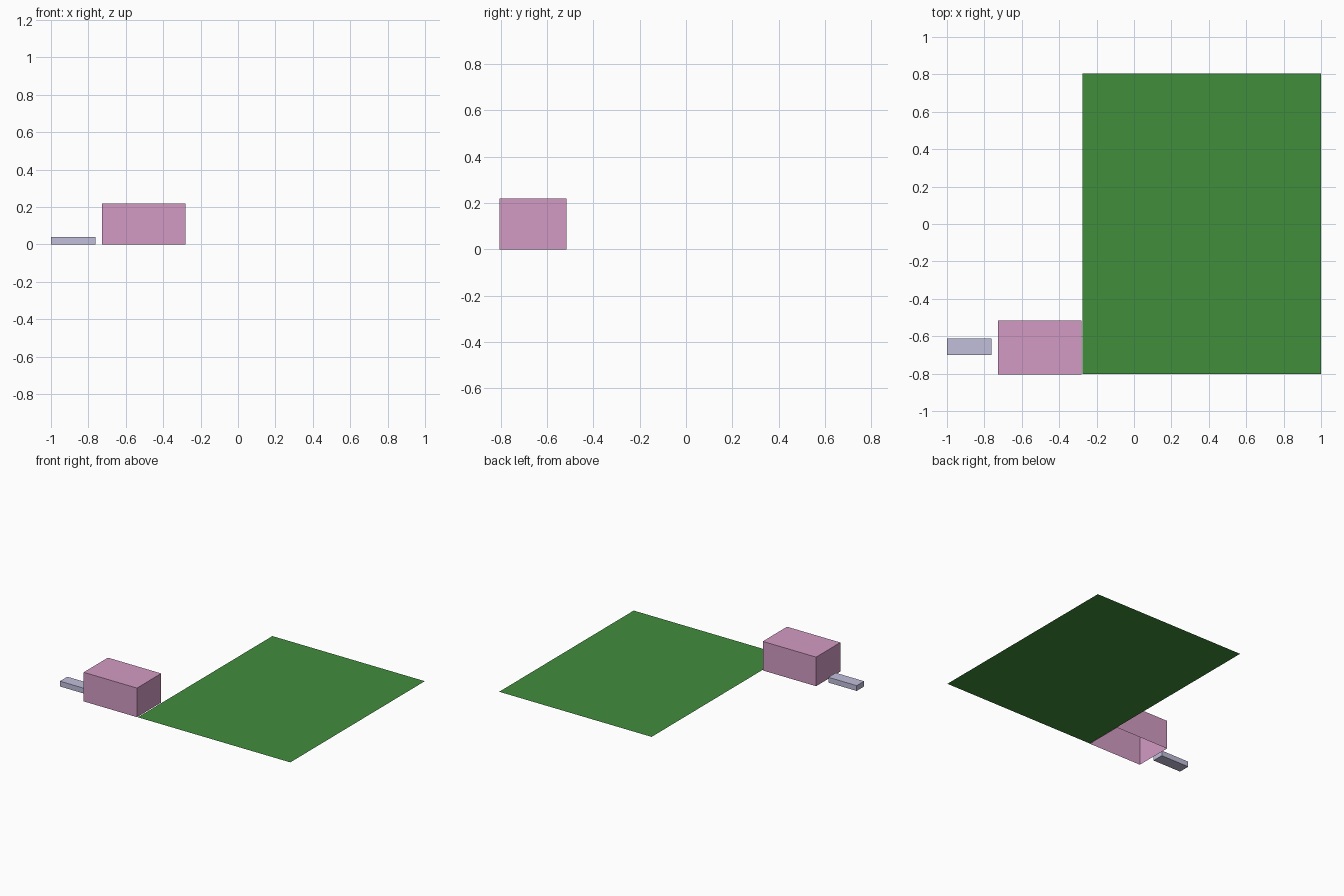
import bpy, bmesh

if "Cube" in bpy.data.objects:
    bpy.data.objects.remove(bpy.data.objects["Cube"])


def coloured(name, rgb):
    mat = bpy.data.materials.new(name)
    mat.diffuse_color = (*rgb, 1.0)
    mat.use_nodes = True
    mat.node_tree.nodes["Principled BSDF"].inputs["Base Color"].default_value = mat.diffuse_color
    return mat


def box(name, lo, hi, mat, open_bottom=False):
    """Axis-aligned box between two corners, optionally without its floor."""
    bm = bmesh.new()
    bmesh.ops.create_cube(bm, size=1.0)
    for v in bm.verts:
        v.co = [a + (c + 0.5) * (b - a) for a, b, c in zip(lo, hi, v.co)]
    bm.normal_update()
    if open_bottom:
        floor = [f for f in bm.faces if f.normal.z < -0.9]
        bmesh.ops.delete(bm, geom=floor, context='FACES_ONLY')
    return finish(name, bm, mat)


def sheet(name, lo, hi, mat):
    """Single flat face on the ground, facing up."""
    bm = bmesh.new()
    corners = [(lo[0], lo[1]), (hi[0], lo[1]), (hi[0], hi[1]), (lo[0], hi[1])]
    bm.faces.new([bm.verts.new((x, y, 0)) for x, y in corners])
    return finish(name, bm, mat)


def finish(name, bm, mat):
    mesh = bpy.data.meshes.new(name)
    bm.to_mesh(mesh)
    bm.free()
    mesh.materials.append(mat)
    obj = bpy.data.objects.new(name, mesh)
    bpy.context.collection.objects.link(obj)
    return obj


# Large flat lawn
sheet("lawn", (-0.276, -0.803), (1.0, 0.805), coloured("green", (0.053, 0.266, 0.045)))

# Building shell, open underneath
box("building", (-0.728, -0.805, 0.0), (-0.282, -0.515, 0.22),
    coloured("pink", (0.65, 0.33, 0.55)), open_bottom=True)

# Low closed slab beside the building
box("slab", (-1.0, -0.70, 0.0), (-0.763, -0.612, 0.04),
    coloured("lavender", (0.53, 0.52, 0.71)))
